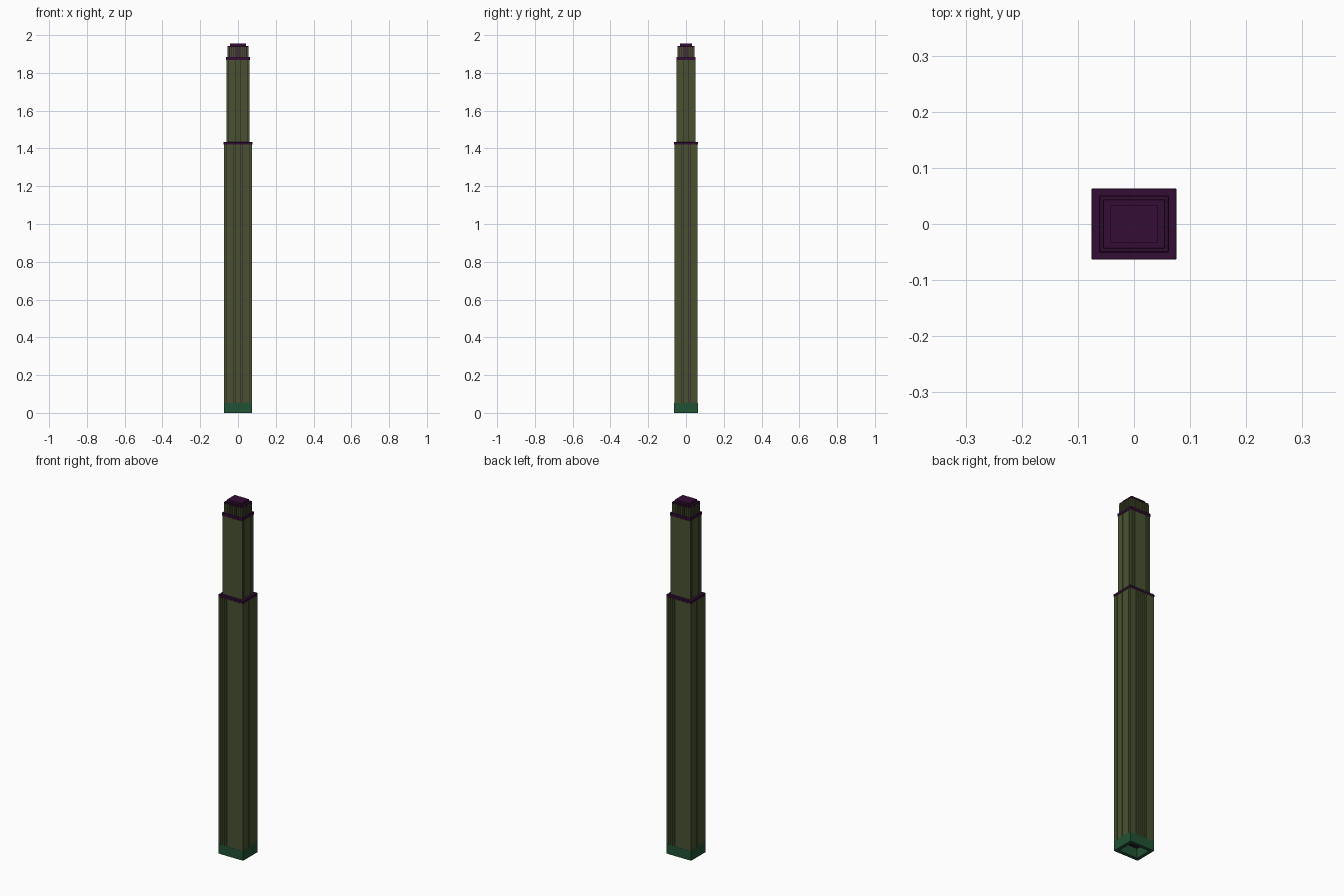
import bpy, bmesh
from mathutils import Matrix, Vector

if "Cube" in bpy.data.objects:
    bpy.data.objects.remove(bpy.data.objects["Cube"])


def material(name, rgb):
    m = bpy.data.materials.new(name)
    m.diffuse_color = (*rgb, 1)
    m.use_nodes = True
    m.node_tree.nodes["Principled BSDF"].inputs["Base Color"].default_value = m.diffuse_color
    return m


OLIVE = material("olive_cladding", (0.065, 0.085, 0.03))
PURPLE = material("dark_trim", (0.035, 0.004, 0.035))
GREEN = material("green_base", (0.015, 0.085, 0.035))


def add_box(bm, x0, x1, y0, y1, z0, z1):
    mat = Matrix.Translation(((x0 + x1) / 2, (y0 + y1) / 2, (z0 + z1) / 2))
    mat = mat @ Matrix.Diagonal(Vector((x1 - x0, y1 - y0, z1 - z0, 1)))
    bmesh.ops.create_cube(bm, size=1, matrix=mat)


def finish(bm, name, mat):
    me = bpy.data.meshes.new(name)
    bm.to_mesh(me)
    bm.free()
    me.materials.append(mat)
    ob = bpy.data.objects.new(name, me)
    bpy.context.collection.objects.link(ob)
    return ob


def block(name, hx, hy, z0, z1, mat, bevel=0):
    bm = bmesh.new()
    add_box(bm, -hx, hx, -hy, hy, z0, z1)
    ob = finish(bm, name, mat)
    if bevel:
        b = ob.modifiers.new("chamfer", 'BEVEL')
        b.width, b.segments = bevel, 1
    return ob


def pilasters(name, hx, hy, z0, z1, nx, ny, gap, depth):
    """Rows of upright cladding strips around all four faces."""
    bm = bmesh.new()
    px, py = 2 * hx / nx, 2 * hy / ny
    for s in (-1, 1):
        for i in range(nx):
            a = -hx + i * px + (gap / 2 if i else 0)
            b = -hx + (i + 1) * px - (gap / 2 if i < nx - 1 else 0)
            y = sorted((s * hy, s * (hy - depth)))
            add_box(bm, a, b, *y, z0, z1)
        for i in range(ny):
            a = -hy + i * py + (gap / 2 if i else depth)
            b = -hy + (i + 1) * py - (gap / 2 if i < ny - 1 else depth)
            x = sorted((s * hx, s * (hx - depth)))
            add_box(bm, *x, a, b, z0, z1)
    return finish(bm, name, OLIVE)


# hollow green base ring
bm = bmesh.new()
HX, HY, T, ZB = 0.075, 0.0625, 0.018, 0.053
for s in (-1, 1):
    add_box(bm, -HX, HX, *sorted((s * HY, s * (HY - T))), 0, ZB)
    add_box(bm, *sorted((s * HX, s * (HX - T))), -HY + T, HY - T, 0, ZB)
finish(bm, "base_ring", GREEN)

# name, half sizes, bottom, top, strips per face, gap, strip depth
tiers = [
    ("lower_shaft", 0.0745, 0.062, ZB, 1.42, 12, 10, 0.0012, 0.003),
    ("upper_shaft", 0.061, 0.049, 1.434, 1.868, 10, 8, 0.0012, 0.003),
    ("crown", 0.056, 0.0445, 1.885, 1.936, 10, 8, 0.004, 0.004),
]
for name, hx, hy, z0, z1, nx, ny, gap, depth in tiers:
    block(name + "_core", hx - depth, hy - depth, z0, z1, PURPLE)
    pilasters(name + "_strips", hx, hy, z0, z1, nx, ny, gap, depth)

# ledges above each tier and the roof cap
block("lower_ledge", 0.076, 0.0635, 1.42, 1.434, PURPLE, 0.0015)
block("upper_ledge", 0.0625, 0.0505, 1.868, 1.885, PURPLE, 0.0015)
block("crown_roof", 0.0555, 0.044, 1.936, 1.943, PURPLE, 0.0015)
block("roof_cap", 0.043, 0.033, 1.943, 1.955, PURPLE)
